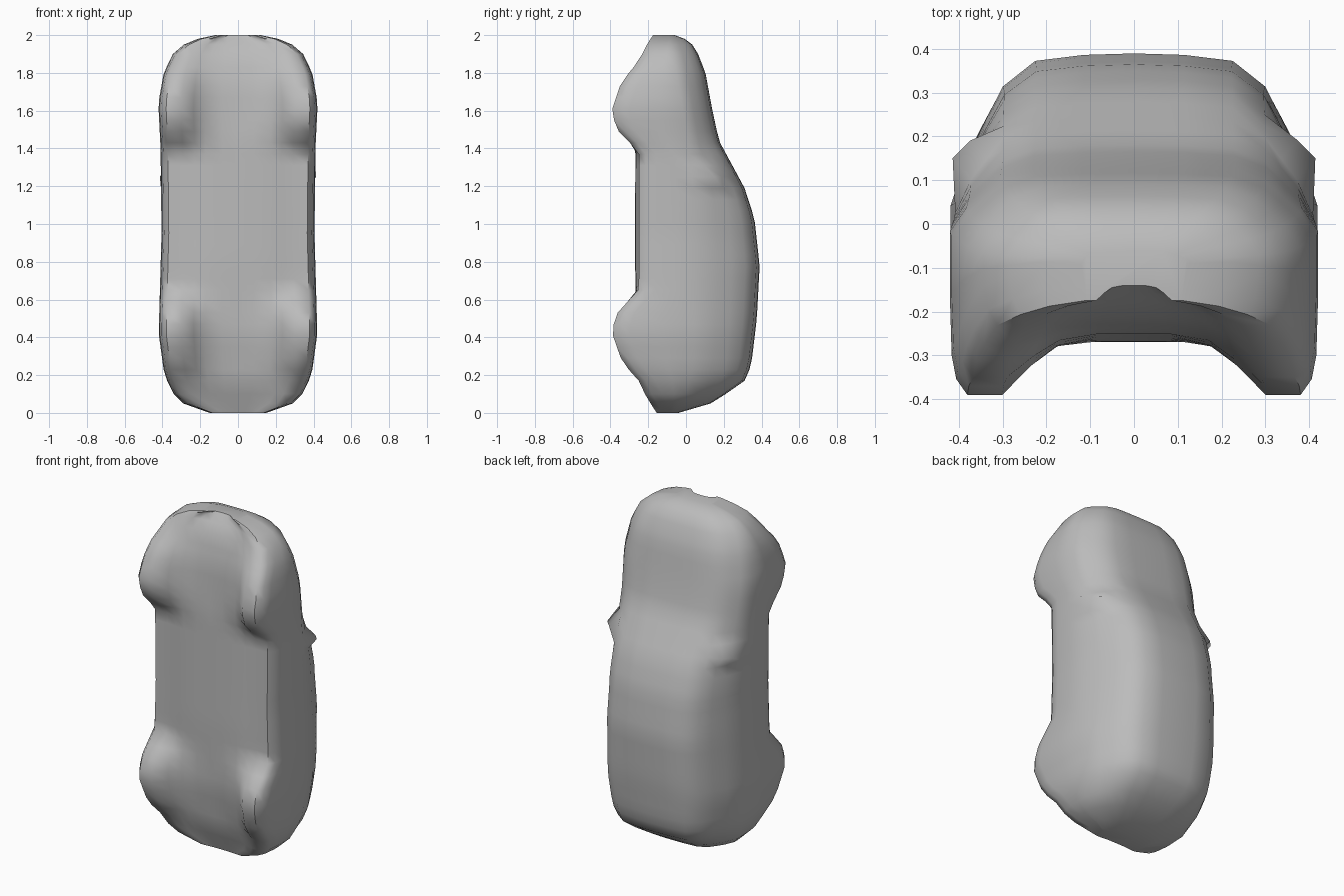
import bpy, bmesh

if "Cube" in bpy.data.objects:
    bpy.data.objects.remove(bpy.data.objects["Cube"])

paint = bpy.data.materials.new("plain grey")
paint.diffuse_color = (0.5, 0.5, 0.5, 1)
paint.use_nodes = True
paint.node_tree.nodes["Principled BSDF"].inputs["Base Color"].default_value = paint.diffuse_color

# Outline curves along the car's length: (height z, value)
ROOF = [(0, -0.04), (0.05, 0.13), (0.1, 0.21), (0.17, 0.31), (0.25, 0.345), (0.5, 0.375),
        (0.78, 0.39), (1.03, 0.362), (1.19, 0.31), (1.44, 0.175), (1.6, 0.14),
        (1.8, 0.103), (1.91, 0.06), (1.97, 0.02), (2, -0.06)]
WIDTH = [(0, 0.15), (0.05, 0.29), (0.1, 0.34), (0.2, 0.39), (0.42, 0.42), (0.95, 0.405),
         (1.4, 0.41), (1.64, 0.422), (1.8, 0.393), (1.91, 0.34), (1.97, 0.26), (2, 0.12)]
FLOOR = [(0, -0.15), (0.17, -0.22), (0.42, -0.26), (0.8, -0.27),
         (1.44, -0.268), (1.74, -0.25), (1.91, -0.21), (2, -0.14)]
SHOULDER = [(0, -0.08), (0.1, 0), (0.25, 0.04), (1.1, 0.05), (1.5, 0), (2, -0.08)]
# Wheel line by distance from the middle, the same at both ends
WHEEL = [(0, -0.25), (0.36, -0.25), (0.41, -0.29), (0.455, -0.345), (0.515, -0.378),
         (0.595, -0.39), (0.72, -0.348), (0.79, -0.3), (0.845, -0.25),
         (0.93, -0.21), (1.015, -0.155)]


def sample(curve, t):
    """Value of an outline curve at t."""
    for (a, u), (b, v) in zip(curve, curve[1:]):
        if t <= b:
            return u + (v - u) * (t - a) / (b - a)
    return curve[-1][1]


def section(z):
    """Closed cross-section, mirrored left to right."""
    top, w, floor, shoulder = (sample(c, z) for c in (ROOF, WIDTH, FLOOR, SHOULDER))
    wheel = sample(WHEEL, abs(z - 1.015))
    h = top - shoulder
    low = min(wheel + 0.09, shoulder - 0.02)
    mid = (shoulder + low) / 2
    half = [(0, top)]
    # roof and side glass
    for fx, fy in ((0.28, 0.01), (0.55, 0.05), (0.73, 0.22), (0.82, 0.43), (0.91, 0.65)):
        half.append((fx * w, top - fy * h))
    # door mirror bulge at the base of the windscreen
    if abs(z - 1.25) < 0.01:
        half[4:6] = [(0.375, 0.19), (0.414, 0.15)]
    # flank and wheel
    half += [(w, shoulder), (w, mid), (0.99 * w, low),
             (0.965 * w, wheel + 0.4 * (low - wheel)), (0.905 * w, wheel), (0.715 * w, wheel)]
    # underside
    for fx, f in ((0.56, 0.5), (0.42, 0.15), (0.2, 0), (0, 0)):
        half.append((fx * w, floor + f * (wheel - floor)))
    ring = half + [(-x, y) for x, y in reversed(half[1:-1])]
    return [(x, y, z) for x, y in ring]


# Section heights: close together at the rounded ends
ends = [0, 0.02, 0.05, 0.1, 0.17]
heights = ends + [0.23 + 0.06 * k for k in range(27)] + [2 - e for e in reversed(ends)]

# Body shell with blended wheels, lofted through the sections
bm = bmesh.new()
rings = [[bm.verts.new(p) for p in section(z)] for z in heights]
n = len(rings[0])
for a, b in zip(rings, rings[1:]):
    for i in range(n):
        j = (i + 1) % n
        bm.faces.new((a[i], a[j], b[j], b[i]))
bm.faces.new(rings[0])
bm.faces.new(rings[-1])
bmesh.ops.recalc_face_normals(bm, faces=bm.faces)
mesh = bpy.data.meshes.new("car_body")
bm.to_mesh(mesh)
bm.free()
mesh.materials.append(paint)
body = bpy.data.objects.new("car_body", mesh)
bpy.context.collection.objects.link(body)
bpy.context.view_layer.objects.active = body
body.select_set(True)
bpy.ops.object.shade_smooth_by_angle(angle=0.87)
